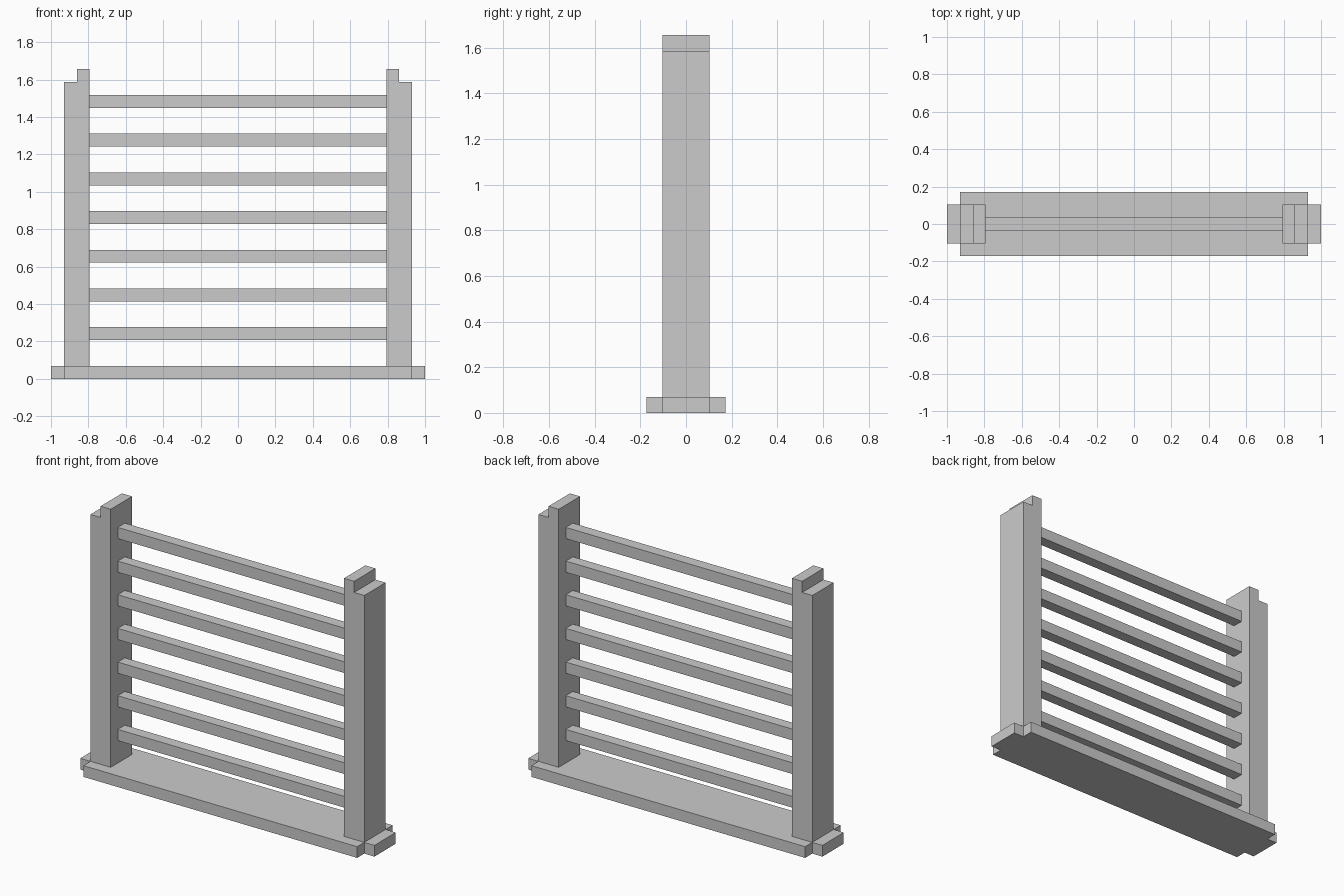
import bpy, bmesh
from mathutils import Vector

if "Cube" in bpy.data.objects:
    bpy.data.objects.remove(bpy.data.objects["Cube"])

U = 2 / 29  # the model sits on a 29-unit-wide block grid


def prism(name, profile, direction):
    """Extrude a closed profile of grid points along a direction."""
    bm = bmesh.new()
    face = bm.faces.new([bm.verts.new(Vector(p) * U) for p in profile])
    ext = bmesh.ops.extrude_face_region(bm, geom=[face])
    moved = [v for v in ext["geom"] if isinstance(v, bmesh.types.BMVert)]
    bmesh.ops.translate(bm, verts=moved, vec=Vector(direction) * U)
    bmesh.ops.recalc_face_normals(bm, faces=bm.faces)
    mesh = bpy.data.meshes.new(name)
    bm.to_mesh(mesh)
    bm.free()
    obj = bpy.data.objects.new(name, mesh)
    bpy.context.collection.objects.link(obj)
    return obj


# Base plate with a narrower tab at each end
base = [(13.5, -2.5), (13.5, -1.5), (14.5, -1.5), (14.5, 1.5), (13.5, 1.5), (13.5, 2.5)]
base += [(-x, -y) for x, y in base]
prism("base_plate", [(x, y, 0) for x, y in base], (0, 0, 1))

# Stepped side posts
post = [(11.5, 1), (13.5, 1), (13.5, 23), (12.5, 23), (12.5, 24), (11.5, 24)]
for side, label in ((-1, "left"), (1, "right")):
    prism(f"{label}_post", [(side * x, -1.5, z) for x, z in post], (0, 3, 0))

# Horizontal bars between the posts
for i in range(7):
    z = 3 + 3 * i
    bar = [(-11.5, -0.5, z), (-11.5, 0.5, z), (-11.5, 0.5, z + 1), (-11.5, -0.5, z + 1)]
    prism(f"crossbar_{i + 1}", bar, (23, 0, 0))
